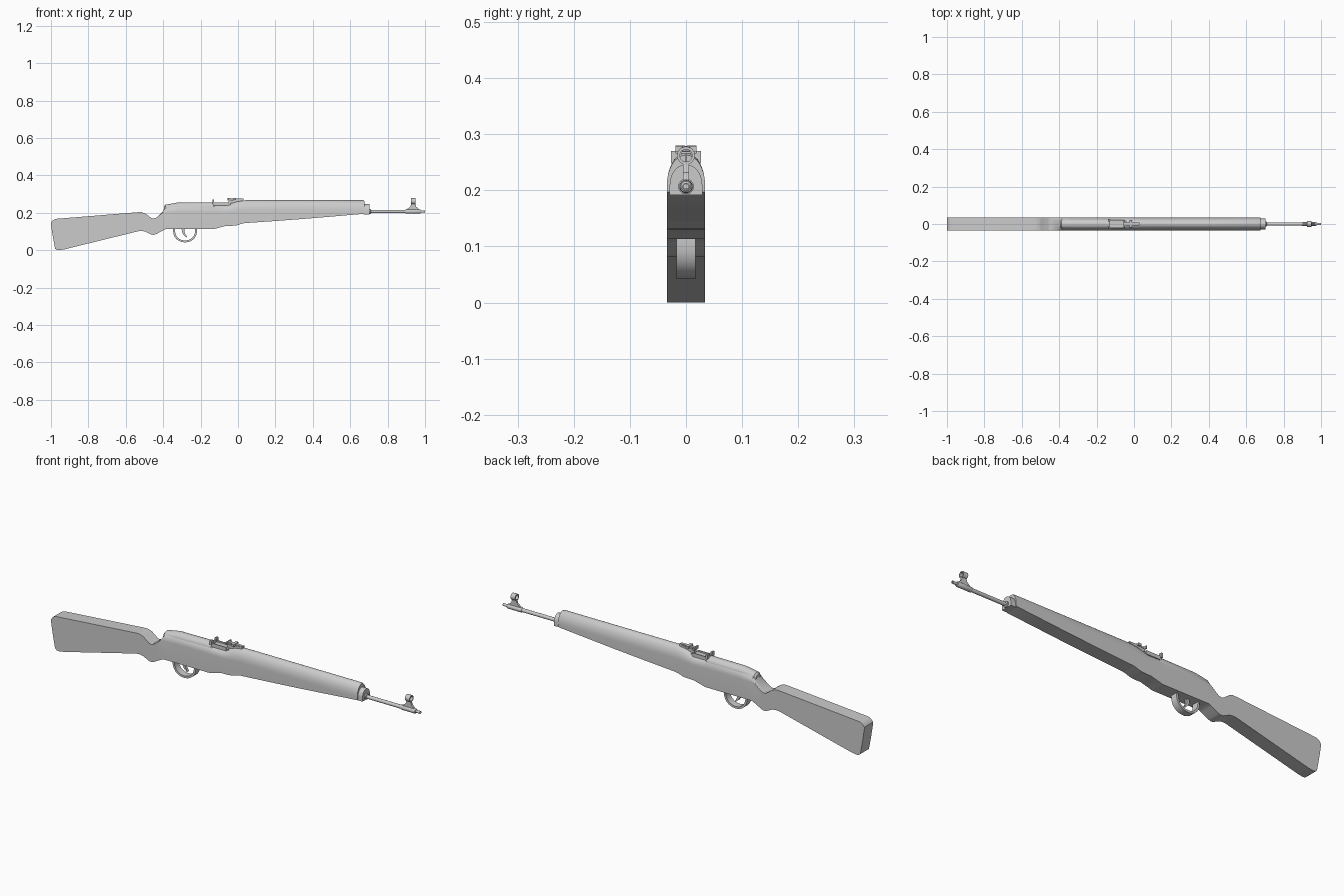
import bpy, bmesh, math
from mathutils import Matrix

if "Cube" in bpy.data.objects:
    bpy.data.objects.remove(bpy.data.objects["Cube"])


def finish(name, bm, angle=30):
    bmesh.ops.recalc_face_normals(bm, faces=bm.faces)
    me = bpy.data.meshes.new(name)
    bm.to_mesh(me)
    bm.free()
    ob = bpy.data.objects.new(name, me)
    bpy.context.collection.objects.link(ob)
    bpy.context.view_layer.objects.active = ob
    bpy.ops.object.select_all(action='DESELECT')
    ob.select_set(True)
    bpy.ops.object.shade_smooth_by_angle(angle=math.radians(angle))
    return ob


def loft(name, stations, steps=16):
    """Flat-bottomed, arch-topped sections: (x, bottom, shoulder, top, half width)."""
    bm = bmesh.new()
    rings = []
    for x, zb, zs, zt, w in stations:
        pts = [(-w, zb), (w, zb)]
        for i in range(steps + 1):
            a = math.pi * i / steps
            pts.append((w * math.cos(a), zs + (zt - zs) * math.sin(a)))
        rings.append([bm.verts.new((x, y, z)) for y, z in pts])
    n = len(rings[0])
    for a, b in zip(rings, rings[1:]):
        for i in range(n):
            bm.faces.new((a[i], a[(i + 1) % n], b[(i + 1) % n], b[i]))
    bm.faces.new(rings[0])
    bm.faces.new(rings[-1])
    return finish(name, bm)


def extrude(name, profile, w):
    """Side profile (x, z) extruded across y."""
    bm = bmesh.new()
    f = bm.faces.new([bm.verts.new((x, -w, z)) for x, z in profile])
    r = bmesh.ops.extrude_face_region(bm, geom=[f])
    bmesh.ops.translate(bm, vec=(0, 2 * w, 0),
                        verts=[v for v in r['geom'] if isinstance(v, bmesh.types.BMVert)])
    return finish(name, bm)


def box(name, x0, x1, y0, y1, z0, z1):
    bm = bmesh.new()
    m = Matrix.Translation(((x0 + x1) / 2, (y0 + y1) / 2, (z0 + z1) / 2)) @ \
        Matrix.Diagonal((x1 - x0, y1 - y0, z1 - z0, 1))
    bmesh.ops.create_cube(bm, size=1, matrix=m)
    return finish(name, bm)


def lathe(name, profile, z, seg=24, closed=False):
    """Revolve (x, radius) points about an x-parallel axis at height z."""
    bm = bmesh.new()
    rings = [[bm.verts.new((x, r * math.cos(2 * math.pi * i / seg),
                            z + r * math.sin(2 * math.pi * i / seg)))
              for i in range(seg)] for x, r in profile]
    pairs = list(zip(rings, rings[1:]))
    if closed:
        pairs.append((rings[-1], rings[0]))
    else:
        bm.faces.new(rings[0])
        bm.faces.new(rings[-1])
    for a, b in pairs:
        for i in range(seg):
            j = (i + 1) % seg
            bm.faces.new((a[i], a[j], b[j], b[i]))
    return finish(name, bm)


W = 0.034

# Butt and grip: square section
butt = [(-1, .135, .147), (-.99, .072, .16), (-.978, .008, .166), (-.968, .001, .168),
        (-.955, 0, .169), (-.93, .004, .171), (-.535, .101, .203), (-.515, .103, .203),
        (-.495, .099, .196), (-.462, .083, .171), (-.45, .082, .169), (-.435, .087, .175)]
sections = [(x, b, t, t, W) for x, b, t in butt]

# Fore-end: arched top
fore = [(-.402, .105, .2, .208), (-.385, .113, .205, .24), (-.32, .113, .205, .249),
        (-.13, .113, .205, .252), (-.125, .114, .205, .243), (-.065, .13, .205, .243),
        (-.04, .13, .205, .249), (-.01, .132, .207, .261), (.025, .143, .209, .266),
        (.04, .145, .209, .267), (.2, .156, .209, .267), (.36, .168, .209, .267),
        (.67, .194, .209, .267), (.677, .197, .21, .263)]
sections += [(x, b, s, t, W) for x, b, s, t in fore]
loft("stock", sections)

# Receiver cover at the rear
loft("receiver_cover", [(-.396, .19, .215, .234, .02), (-.388, .19, .222, .243, .025),
                        (-.32, .2, .228, .255, .027), (-.13, .2, .23, .256, .027)])

# Nose band
loft("nose_band", [(.67, .192, .21, .246, .029), (.702, .192, .21, .246, .029)])

# Barrel with collar and stepped muzzle
lathe("barrel", [(.68, .014), (.708, .014), (.71, .009), (.975, .009), (.977, .0065),
                 (1.0, .0065), (1.0, .004), (.98, .004)], .207)

# Front sight: sleeve, flared stem, hood and post
lathe("front_sight_sleeve", [(.895, .0105), (.9, .012), (.97, .012), (.975, .0105)], .207)
extrude("front_sight_stem", [(.9, .214), (.97, .214), (.965, .222), (.953, .232),
                             (.949, .25), (.927, .25), (.922, .234), (.908, .222)], .005)
lathe("front_sight_hood", [(.925, .016), (.95, .016), (.95, .011), (.925, .011)],
      .262, closed=True)
box("front_sight_post", .935, .94, -.002, .002, .245, .264)

# Bolt carrier and the upright clip guide
box("bolt_carrier", -.13, -.04, -.017, .017, .225, .249)
box("clip_guide", -.136, -.127, -.027, .027, .248, .261)
for s in (-1, 1):
    a, b = sorted((s * .012, s * .027))
    box("clip_guide_ear", -.136, -.127, a, b, .255, .27)
    a, b = sorted((s * .017, s * .021))
    box("bolt_rail", -.13, -.05, a, b, .238, .256)

# Rear sight: base, sloped leaf, slider and notched blade
extrude("rear_sight_base", [(-.052, .25), (.028, .255), (.028, .273), (.01, .271),
                            (-.052, .266)], .009)
extrude("rear_sight_leaf", [(-.055, .271), (.022, .268), (.03, .27), (.03, .276),
                            (-.055, .278)], .007)
box("rear_sight_slider", -.025, -.01, -.019, .019, .269, .279)
for s in (-1, 1):
    a, b = sorted((s * .002, s * .019))
    box("rear_sight_blade", -.056, -.05, a, b, .266, .28)

# Trigger guard: half loop strap
N = 24
arc = [math.pi * i / N for i in range(N + 1)]
outer = [(-.283 + .064 * math.cos(a), .112 - .07 * math.sin(a) ** .8) for a in arc]
inner = [(-.283 + .054 * math.cos(a), .112 - .06 * math.sin(a) ** .8) for a in reversed(arc)]
extrude("trigger_guard", [(-.219, .118)] + outer + [(-.347, .118), (-.337, .118)]
        + inner + [(-.229, .118)], .017)

# Curved trigger
extrude("trigger", [(-.302, .116), (-.299, .095), (-.29, .08), (-.275, .068),
                    (-.272, .071), (-.281, .085), (-.286, .098), (-.284, .116)], .006)
